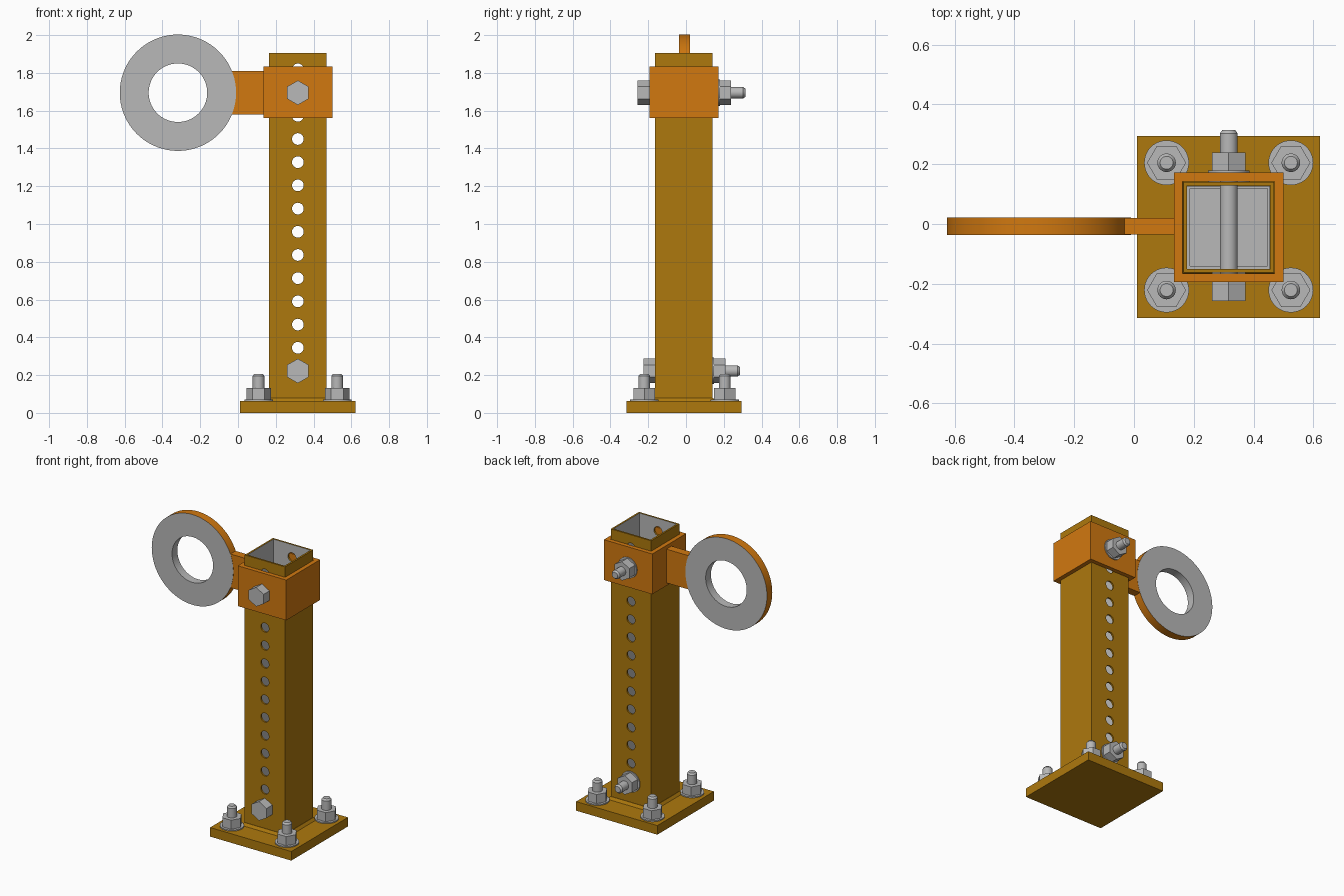
import bpy, bmesh, math
from mathutils import Matrix, Vector

if "Cube" in bpy.data.objects:
    bpy.data.objects.remove(bpy.data.objects["Cube"], do_unlink=True)


def material(name, rgb):
    m = bpy.data.materials.new(name)
    m.use_nodes = True
    m.diffuse_color = (*rgb, 1)
    m.node_tree.nodes["Principled BSDF"].inputs["Base Color"].default_value = (*rgb, 1)
    return m


GOLD = material("ochre paint", (0.42, 0.19, 0.004))
ORANGE = material("orange paint", (0.64, 0.19, 0.005))
STEEL = material("bare steel", (0.48, 0.48, 0.48))

CX, CY = 0.317, -0.011     # post axis
TO_Y = Matrix.Rotation(-math.pi / 2, 4, 'X')


def finish(name, bm, mats, smooth=False):
    bmesh.ops.recalc_face_normals(bm, faces=bm.faces)
    me = bpy.data.meshes.new(name)
    bm.to_mesh(me)
    bm.free()
    for m in mats:
        me.materials.append(m)
    if smooth:
        me.shade_smooth()
        me.set_sharp_from_angle(angle=math.radians(30))
    ob = bpy.data.objects.new(name, me)
    bpy.context.collection.objects.link(ob)
    return ob


def box(name, lo, hi, mat, taper=1.0):
    bm = bmesh.new()
    bmesh.ops.create_cube(bm, size=1)
    lo, hi = Vector(lo), Vector(hi)
    for v in bm.verts:
        k = taper if v.co.z > 0 else 1
        v.co = Vector((v.co.x * k, v.co.y * k, v.co.z)) * (hi - lo) + (lo + hi) / 2
    return finish(name, bm, [mat])


def lathe(name, profile, sides, loc, mats, along_y=False, phase=0.0, closed=False):
    """Spin (radius, height) points round z, or round y when along_y."""
    bm = bmesh.new()
    rows = [[bm.verts.new((r * math.cos(a), r * math.sin(a), h))
             for a in (phase + math.tau * i / sides for i in range(sides))]
            for r, h in profile]
    pairs = list(zip(rows, rows[1:]))
    if closed:
        pairs.append((rows[-1], rows[0]))
    else:
        bm.faces.new(rows[0])
        bm.faces.new(rows[-1])
    for a, b in pairs:
        for i in range(sides):
            j = (i + 1) % sides
            bm.faces.new((a[i], a[j], b[j], b[i]))
    m = Matrix.Translation(loc) @ (TO_Y if along_y else Matrix.Identity(4))
    bm.transform(m)
    return finish(name, bm, mats, sides > 6)


def square_tube(name, outer, inner, z0, z1, mats):
    """Open square tube; inside walls take the last material."""
    bm = bmesh.new()
    loops = []
    for half, z in ((outer, z0), (outer, z1), (inner, z1), (inner, z0)):
        loops.append([bm.verts.new((CX + sx * half, CY + sy * half, z))
                      for sx, sy in ((-1, -1), (1, -1), (1, 1), (-1, 1))])
    for k in range(4):
        a, b = loops[k], loops[(k + 1) % 4]
        for i in range(4):
            j = (i + 1) % 4
            f = bm.faces.new((a[i], a[j], b[j], b[i]))
            f.material_index = len(mats) - 1 if k == 2 else 0
    return finish(name, bm, mats)


def rod(name, r, start, end, loc, along_y=False):
    lathe(name, [(r, start), (r, end - 0.012), (r * 0.7, end)], 24, loc, [STEEL], along_y)


def hexagon(name, start, end, loc, along_y=False):
    lathe(name, [(0.065, start), (0.065, end)], 6, loc, [STEEL], along_y,
          math.pi / 2 if along_y else 0)


def washer(name, r, start, end, loc, along_y=False):
    lathe(name, [(r, start), (r, end)], 40, loc, [STEEL], along_y)


# Base plate, weld bead and steel floor inside the post
box("base_plate", (0.01, -0.315, 0), (0.623, 0.295, 0.062), GOLD)
box("weld_bead", (CX - 0.167, CY - 0.167, 0.062), (CX + 0.167, CY + 0.167, 0.08), GOLD, 0.92)
box("post_floor", (CX - 0.138, CY - 0.138, 0.07), (CX + 0.138, CY + 0.138, 0.086), STEEL)
square_tube("inner_socket", 0.139, 0.13, 0.07, 0.3, [STEEL])

# Post with a row of adjustment holes through front and back
post = square_tube("post", 0.152, 0.14, 0.062, 1.905, [GOLD, STEEL])
bm = bmesh.new()
for i in range(14):
    z = 0.222 + 0.1228 * i
    spot = Matrix.Translation((CX, CY, z)) @ TO_Y
    bmesh.ops.create_cone(bm, cap_ends=True, segments=24, radius1=0.031,
                          radius2=0.031, depth=0.5, matrix=spot)
cutter = finish("hole_cutter", bm, [GOLD])
cutter.hide_render = True
mod = post.modifiers.new("holes", 'BOOLEAN')
mod.operation, mod.solver, mod.object = 'DIFFERENCE', 'EXACT', cutter
bpy.context.view_layer.objects.active = post
bpy.ops.object.modifier_apply(modifier=mod.name)
bpy.data.objects.remove(cutter, do_unlink=True)

# Sliding collar, arm and ring
square_tube("collar", 0.183, 0.154, 1.56, 1.835, [ORANGE])
box("arm", (-0.045, -0.035, 1.58), (0.136, 0.02, 1.81), ORANGE)
RZ = 1.695
ring = lathe("ring", [(0.155, -0.0285), (0.308, -0.0285), (0.308, 0.0285), (0.155, 0.0285)],
             72, (-0.318, -0.0075, RZ), [STEEL, ORANGE], along_y=True, closed=True)
for p in ring.data.polygons:
    out = Vector((p.center.x + 0.318, 0, p.center.z - RZ))
    p.material_index = int(p.normal.dot(out.normalized()) > 0.5)

# Cross bolts through the collar and the foot of the post
for label, z, front, back, tip in (("upper", RZ, -0.194, 0.172, 0.315),
                                   ("lower", 0.222, -0.163, 0.141, 0.285)):
    at = (CX, 0, z)
    hexagon(label + "_bolt_head", front - 0.063, front, at, True)
    rod(label + "_bolt_shaft", 0.03, front, tip, at, True)
    washer(label + "_bolt_washer", 0.07, back, back + 0.007, at, True)
    hexagon(label + "_bolt_nut", back + 0.007, back + 0.067, at, True)

# Four anchor studs with washers and nuts
for sx, side in ((-1, "right"), (1, "left")):
    for sy, end in ((-1, "front"), (1, "back")):
        at = (CX + sx * 0.208, -0.008 + sy * 0.213, 0)
        tag = end + "_" + side
        washer(tag + "_anchor_washer", 0.075, 0.062, 0.07, at)
        hexagon(tag + "_anchor_nut", 0.07, 0.132, at)
        rod(tag + "_anchor_stud", 0.031, 0.062, 0.207, at)
